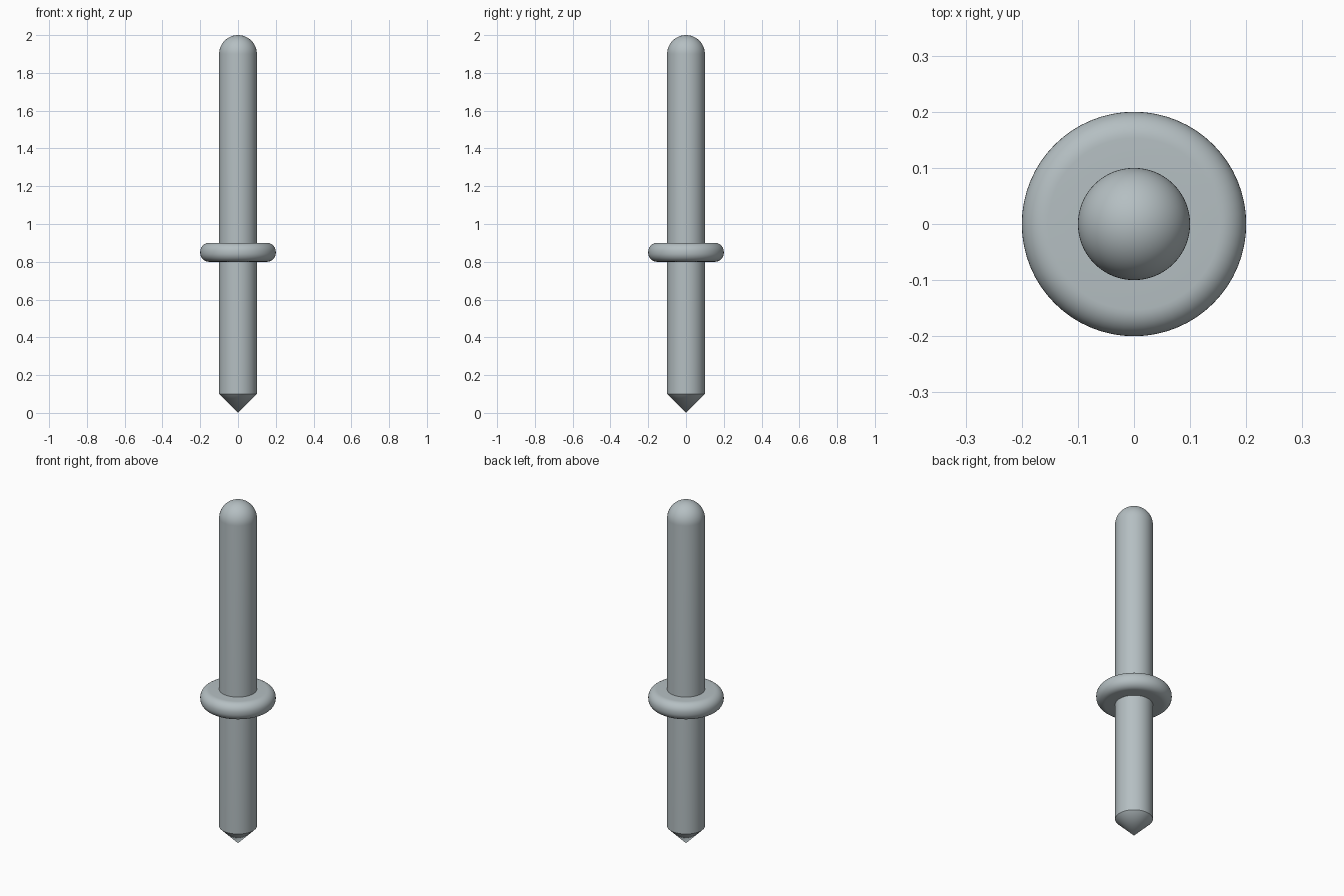
import bpy
import bmesh
import math

cube = bpy.data.objects.get("Cube")
if cube:
    bpy.data.objects.remove(cube, do_unlink=True)

# One grey metal for the whole model
metal = bpy.data.materials.new("blue_grey_metal")
metal.use_nodes = True
COLOUR = (0.46, 0.52, 0.54, 1.0)
metal.diffuse_color = COLOUR
metal.node_tree.nodes["Principled BSDF"].inputs["Base Color"].default_value = COLOUR


def arc(cx, cz, radius, start, end, steps):
    """Points on a circular arc in the (radius, z) plane, angles in degrees."""
    angles = [math.radians(start + (end - start) * i / steps) for i in range(steps + 1)]
    return [(cx + radius * math.cos(a), cz + radius * math.sin(a)) for a in angles]


def lathe(name, profile, segments=64):
    """Spin a (radius, z) profile about the z axis; it runs from bottom to top."""
    bm = bmesh.new()
    verts = [bm.verts.new((r, 0, z)) for r, z in profile]
    edges = [bm.edges.new(pair) for pair in zip(verts, verts[1:])]
    bmesh.ops.spin(bm, geom=verts + edges, cent=(0, 0, 0), axis=(0, 0, 1),
                   angle=math.tau, steps=segments, use_duplicate=False)
    bmesh.ops.remove_doubles(bm, verts=bm.verts, dist=1e-5)
    bmesh.ops.recalc_face_normals(bm, faces=bm.faces)
    mesh = bpy.data.meshes.new(name)
    bm.to_mesh(mesh)
    bm.free()
    mesh.materials.append(metal)
    obj = bpy.data.objects.new(name, mesh)
    bpy.context.collection.objects.link(obj)
    bpy.ops.object.select_all(action='DESELECT')
    obj.select_set(True)
    bpy.context.view_layer.objects.active = obj
    bpy.ops.object.shade_smooth_by_angle(angle=math.radians(30))
    return obj


# Shaft with a conical point below and a domed end above
lathe("pin_shaft", [(0, 0), (0.1, 0.1)] + arc(0, 1.9, 0.1, 0, 90, 16))

# Collar: a flat disc with a rounded rim
RIM = 0.047
lathe("collar", [(0.08, 0.80)]
      + arc(0.2 - RIM, 0.80 + RIM, RIM, -90, 0, 10)
      + arc(0.2 - RIM, 0.90 - RIM, RIM, 0, 90, 10)
      + [(0.08, 0.90)])
